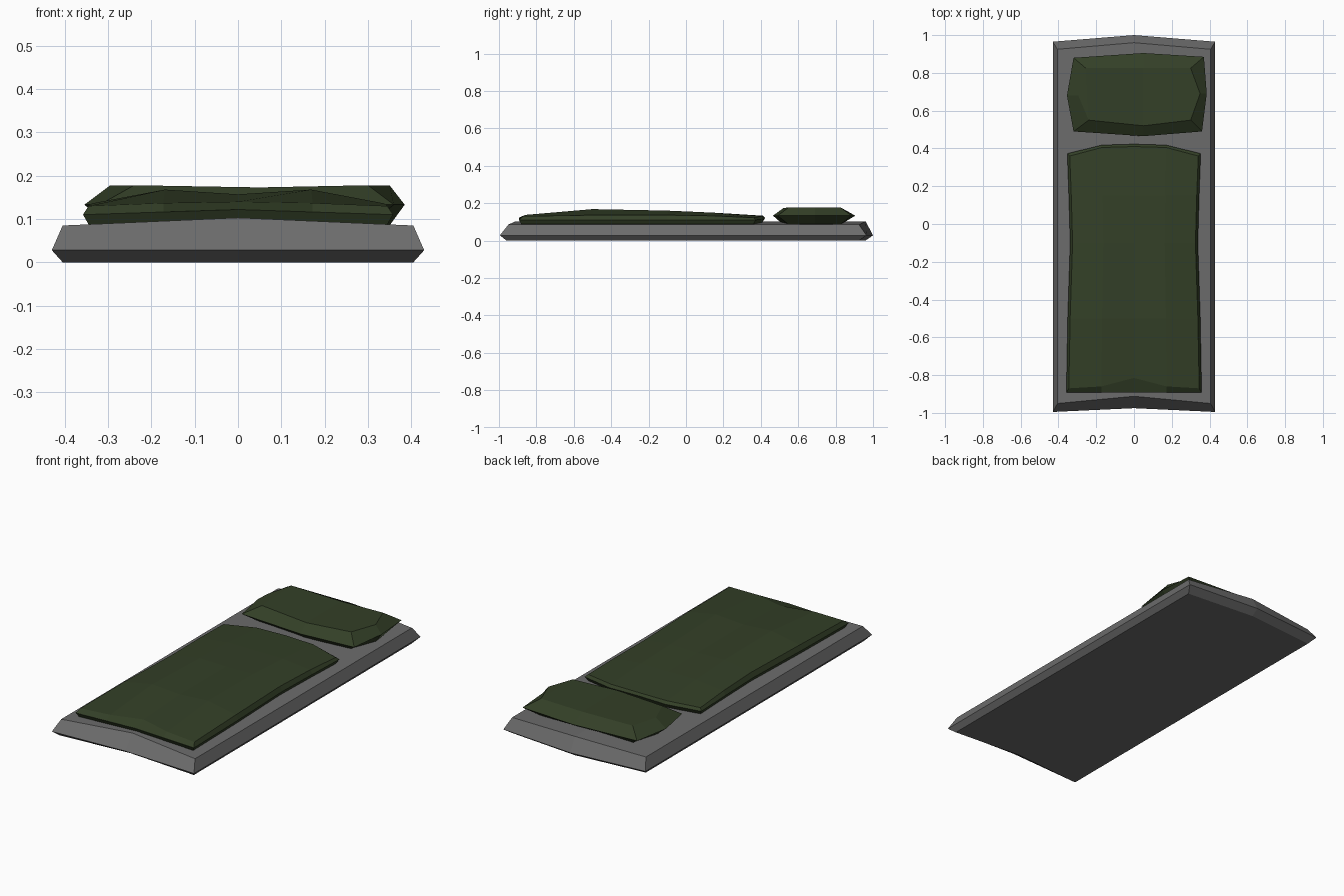
import bpy
import bmesh

cube = bpy.data.objects.get("Cube")
if cube:
    bpy.data.objects.remove(cube, do_unlink=True)


def material(name, colour):
    mat = bpy.data.materials.new(name)
    mat.use_nodes = True
    mat.diffuse_color = (*colour, 1)
    mat.node_tree.nodes["Principled BSDF"].inputs["Base Color"].default_value = (*colour, 1)
    return mat


def finish(name, bm, mat):
    bmesh.ops.recalc_face_normals(bm, faces=bm.faces[:])
    mesh = bpy.data.meshes.new(name)
    bm.to_mesh(mesh)
    bm.free()
    mesh.materials.append(mat)
    obj = bpy.data.objects.new(name, mesh)
    bpy.context.collection.objects.link(obj)
    return obj


def bridge(bm, lower, upper):
    n = len(lower)
    for i in range(n):
        j = (i + 1) % n
        bm.faces.new((lower[i], lower[j], upper[j], upper[i]))


def ring(bm, points):
    return [bm.verts.new(p) for p in points]


stone = material("grey stone", (0.15, 0.15, 0.15))
cloth = material("dark green cloth", (0.033, 0.05, 0.02))


# Slab base: bevelled bed with arched ends and a crowned top
def slab_ring(bm, half, front, front_mid, back, back_mid, z, crown=0):
    return ring(bm, [(-half, front, z), (0, front_mid, z + crown), (half, front, z),
                     (half, back, z), (0, back_mid, z + crown), (-half, back, z)])


bm = bmesh.new()
bottom = slab_ring(bm, 0.405, -0.96, -0.93, 0.925, 0.96, 0)
middle = slab_ring(bm, 0.43, -0.995, -0.975, 0.965, 1.0, 0.028)
top = slab_ring(bm, 0.405, -0.95, -0.912, 0.925, 0.96, 0.085, 0.018)
bridge(bm, bottom, middle)
bridge(bm, middle, top)
for r in (bottom, top):
    bm.faces.new((r[0], r[1], r[4], r[5]))
    bm.faces.new((r[1], r[2], r[3], r[4]))
finish("slab_base", bm, stone)

# Pillow: eight-sided cushion, widest at its seam
seam = [(-0.32, 0.49), (0.05, 0.465), (0.36, 0.49), (0.385, 0.69),
        (0.37, 0.885), (0.05, 0.905), (-0.32, 0.88), (-0.355, 0.68)]
crown = [(-0.24, 0.55), (0.05, 0.52), (0.30, 0.55), (0.35, 0.69),
         (0.30, 0.825), (0.05, 0.825), (-0.255, 0.825), (-0.295, 0.68)]
bm = bmesh.new()
under = ring(bm, [(x, y, 0.085) for x, y in crown])
edge = ring(bm, [(x, y, 0.133) for x, y in seam])
upper = ring(bm, [(x, y, 0.173 if i in (1, 5) else 0.178) for i, (x, y) in enumerate(crown)])
bridge(bm, under, edge)
bridge(bm, edge, upper)
for r in (under, upper):
    bm.faces.new((r[0], r[1], r[5], r[6]))
    bm.faces.new((r[1], r[2], r[4], r[5]))
    bm.faces.new((r[0], r[6], r[7]))
    bm.faces.new((r[2], r[3], r[4]))
finish("pillow", bm, cloth)

# Mattress: sagging top grid; rows hold y, half width, and edge, fold, centre heights
rows = [(-0.87, 0.345, 0.130, 0.137, 0.140),
        (-0.50, 0.338, 0.136, 0.168, 0.157),
        (-0.10, 0.325, 0.136, 0.160, 0.156),
        (0.15, 0.332, 0.132, 0.149, 0.148),
        (0.37, 0.340, 0.122, 0.131, 0.133)]
bm = bmesh.new()
grid = []
for k, (y, half, edge_z, fold_z, mid_z) in enumerate(rows):
    line = []
    for i, z in enumerate((edge_z, fold_z, mid_z, fold_z, edge_z)):
        shift = 0
        if k == 0:
            shift = (0, 0.01, 0.055, 0.01, 0)[i]
        elif k == len(rows) - 1:
            shift = (-0.01, 0.035, 0.04, 0.035, -0.01)[i]
        line.append(bm.verts.new((half * (i - 2) / 2, y + shift, z)))
    grid.append(line)
for a, b in zip(grid, grid[1:]):
    for i in range(4):
        bm.faces.new((a[i], a[i + 1], b[i + 1], b[i]))

# Mattress rim and underside follow the grid border
border = (grid[0] + [r[-1] for r in grid[1:-1]]
          + grid[-1][::-1] + [r[0] for r in grid[-2:0:-1]])


def skirt(grow, z):
    points = []
    for v in border:
        x, y = v.co.x, v.co.y
        if v in grid[0]:
            y = -0.88 - grow
        elif v in grid[-1]:
            y += grow
        if abs(x) > 0.3:
            x += grow if x > 0 else -grow
        points.append((x, y, z + 0.012 * (1 - abs(x) / 0.36)))
    return ring(bm, points)


rim = skirt(0.013, 0.110)
base = skirt(0.0, 0.087)
bridge(bm, rim, border)
bridge(bm, base, rim)
bm.faces.new(base)
finish("mattress", bm, cloth)
